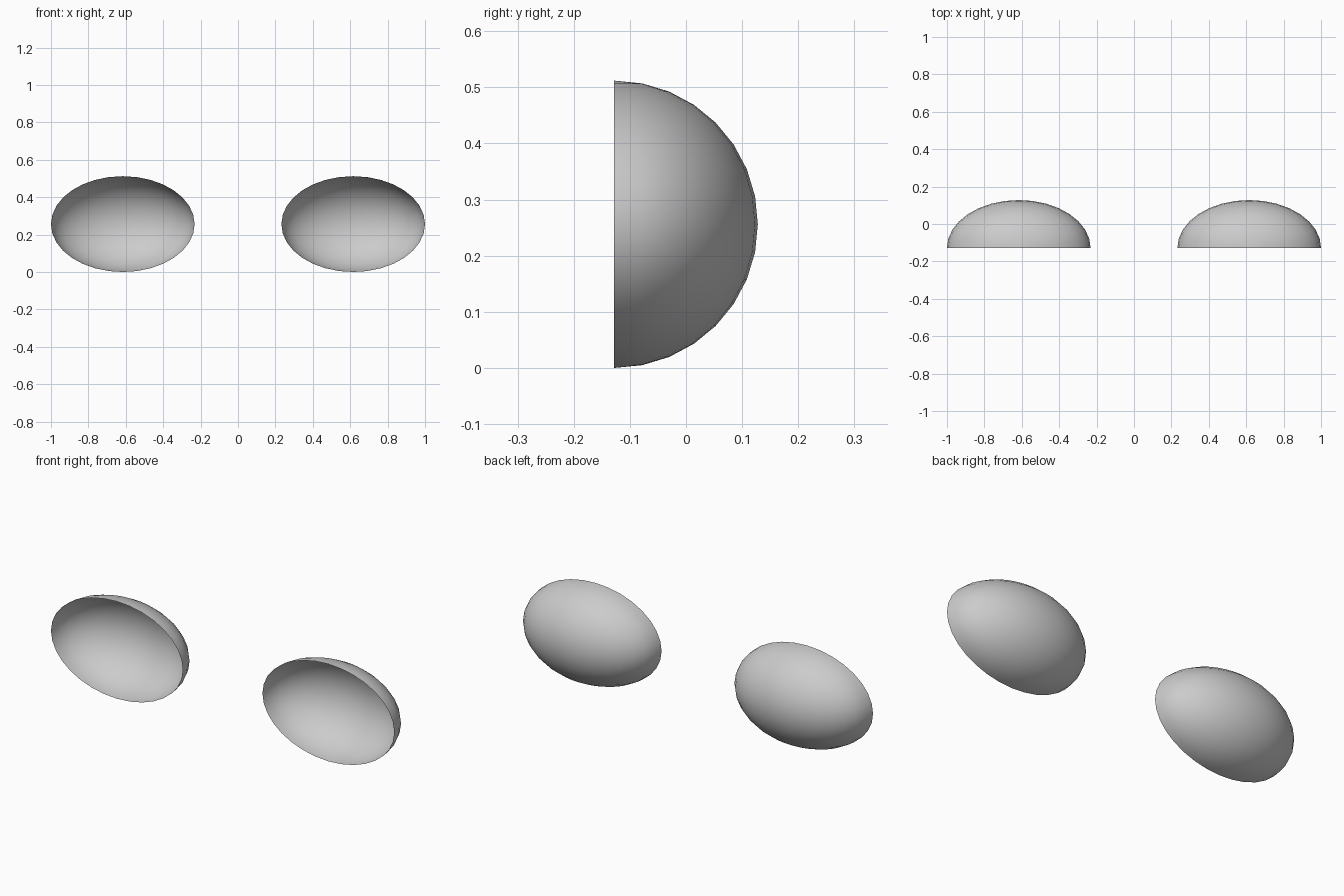
import bpy, bmesh
from mathutils import Matrix

if "Cube" in bpy.data.objects:
    bpy.data.objects.remove(bpy.data.objects["Cube"])

RX, R = 0.384, 0.256      # half width, and half height / depth
CX, RIM_Y = 0.616, -0.128


def half_shell(name, side):
    # Ellipsoid cut in half, left open towards the front
    bm = bmesh.new()
    bmesh.ops.create_uvsphere(bm, u_segments=32, v_segments=16, radius=1)
    bmesh.ops.bisect_plane(bm, geom=bm.verts[:] + bm.edges[:] + bm.faces[:],
                           dist=1e-4, plane_co=(0, 0, 0), plane_no=(0, 1, 0),
                           clear_inner=True)
    bmesh.ops.transform(bm, matrix=Matrix.Diagonal((RX, R, R, 1)), verts=bm.verts)
    for f in bm.faces:
        f.smooth = True
    mesh = bpy.data.meshes.new(name)
    bm.to_mesh(mesh)
    bm.free()
    ob = bpy.data.objects.new(name, mesh)
    ob.location = (side * CX, RIM_Y, R)
    bpy.context.collection.objects.link(ob)


# Left and right bowls
half_shell("left_shell", -1)
half_shell("right_shell", 1)
